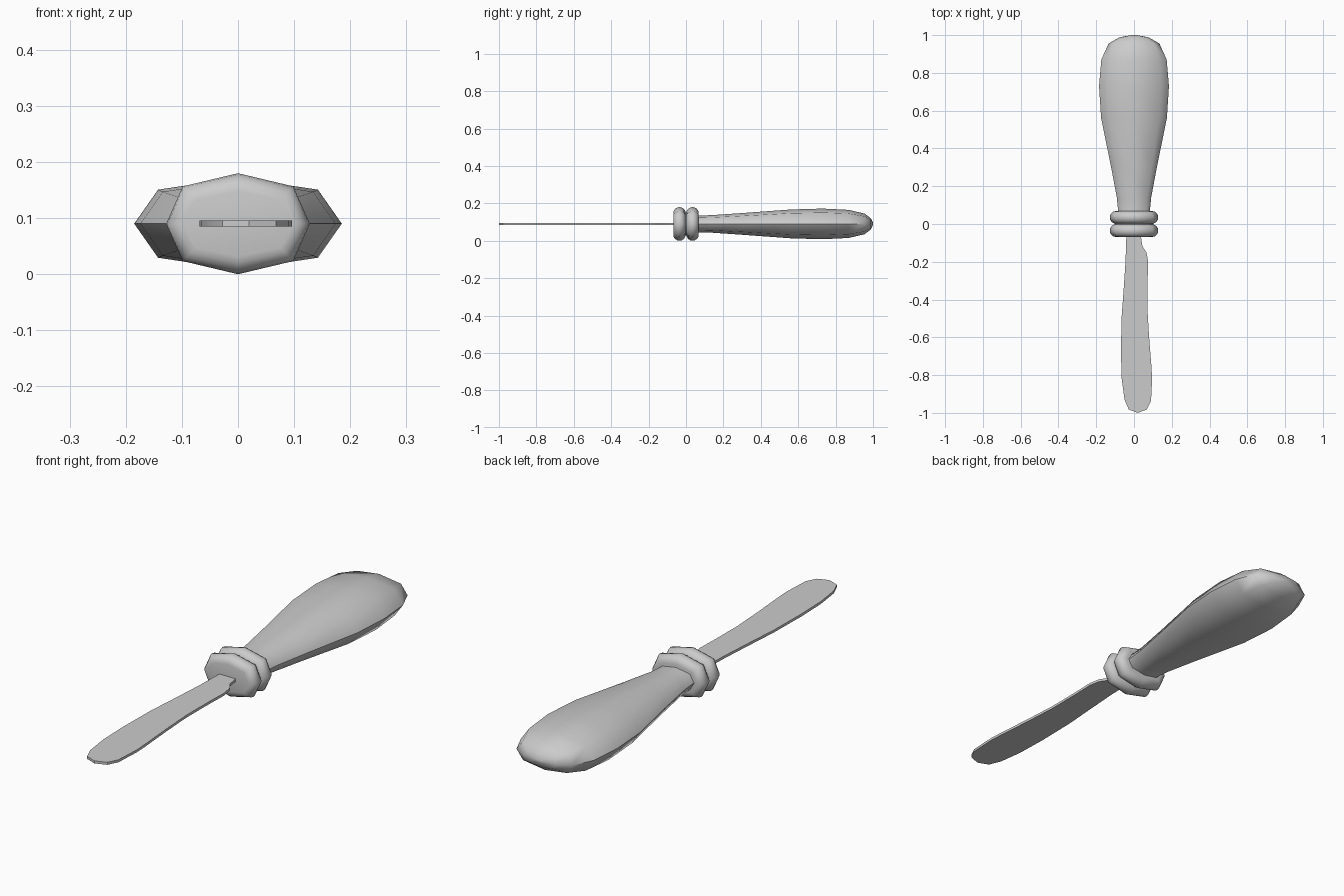
import bpy, bmesh, math

if "Cube" in bpy.data.objects:
    bpy.data.objects.remove(bpy.data.objects["Cube"])

Z = 0.09  # height of the knife's long axis
OCT = [(1, 0), (0.77, 0.74), (0, 1), (-0.77, 0.74),
       (-1, 0), (-0.77, -0.74), (0, -1), (0.77, -0.74)]


def finish(name, bm, angle):
    bmesh.ops.recalc_face_normals(bm, faces=bm.faces)
    mesh = bpy.data.meshes.new(name)
    bm.to_mesh(mesh)
    bm.free()
    ob = bpy.data.objects.new(name, mesh)
    bpy.context.collection.objects.link(ob)
    bpy.ops.object.select_all(action='DESELECT')
    ob.select_set(True)
    bpy.context.view_layer.objects.active = ob
    bpy.ops.object.shade_smooth_by_angle(angle=math.radians(angle))
    return ob


def loft(name, rings, angle=60):
    """Eight-sided body along y; each ring is (y, half width, half height)."""
    bm = bmesh.new()
    loops = [[bm.verts.new((a * w, y, Z + b * h)) for a, b in OCT]
             for y, w, h in rings]
    for p, q in zip(loops, loops[1:]):
        for i in range(8):
            j = (i + 1) % 8
            bm.faces.new((p[i], p[j], q[j], q[i]))
    bm.faces.new(loops[0])
    bm.faces.new(loops[-1])
    return finish(name, bm, angle)


# Bulbous handle
loft("handle", [(0.03, 0.088, 0.046), (0.08, 0.085, 0.045), (0.14, 0.091, 0.047),
                (0.30, 0.121, 0.058), (0.56, 0.174, 0.077), (0.73, 0.185, 0.082),
                (0.87, 0.173, 0.075), (0.955, 0.135, 0.055), (0.988, 0.078, 0.030),
                (1.0, 0.015, 0.006)])

# Two rounded collar rings
for name, cy in (("collar_front", -0.035), ("collar_back", 0.035)):
    rings = []
    for k in range(9):
        t = math.pi * k / 8
        rings.append((cy - 0.033 * math.cos(t),
                      0.098 + 0.030 * math.sin(t), 0.058 + 0.032 * math.sin(t)))
    loft(name, rings)

# Core joining the collar rings
loft("collar_core", [(-0.04, 0.103, 0.062), (0.04, 0.103, 0.062)])

# Flat spreading blade
outline = [(-0.04, -0.05), (-0.045, -0.2), (-0.055, -0.35), (-0.066, -0.5),
           (-0.069, -0.68), (-0.065, -0.82), (-0.05, -0.93), (-0.028, -0.982),
           (0.02, -1.0), (0.068, -0.982), (0.09, -0.938), (0.096, -0.82),
           (0.092, -0.75), (0.080, -0.6), (0.071, -0.45), (0.072, -0.3),
           (0.075, -0.2), (0.066, -0.15), (0.045, -0.12), (0.034, -0.05)]
bm = bmesh.new()
face = bm.faces.new([bm.verts.new((x, y, Z - 0.005)) for x, y in outline])
ext = bmesh.ops.extrude_face_region(bm, geom=[face])
top = [v for v in ext["geom"] if isinstance(v, bmesh.types.BMVert)]
bmesh.ops.translate(bm, verts=top, vec=(0, 0, 0.011))
finish("blade", bm, 30)
